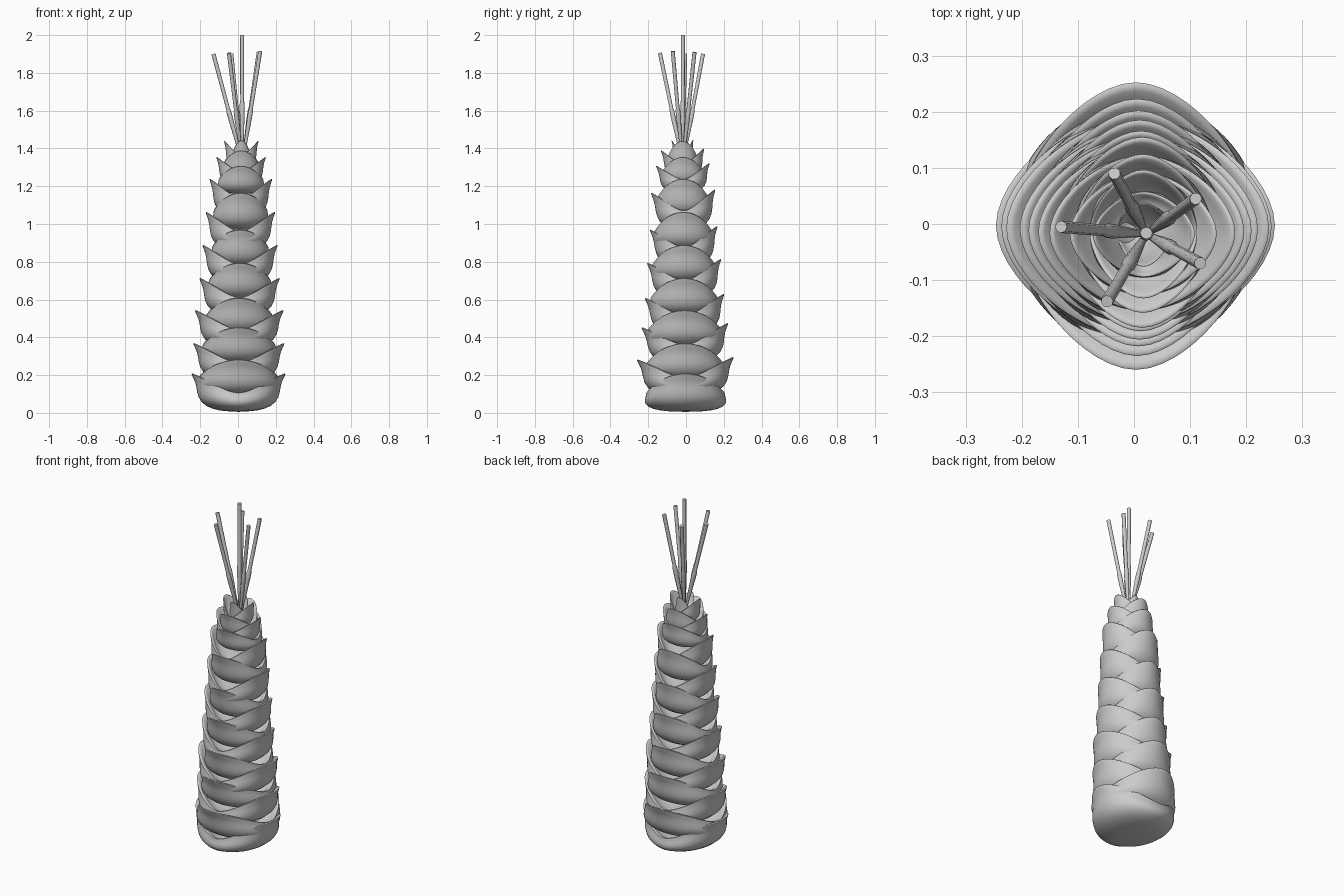
import bpy, bmesh, math
from mathutils import Vector, Matrix

cube = bpy.data.objects.get("Cube")
if cube:
    bpy.data.objects.remove(cube, do_unlink=True)

grey = bpy.data.materials.new("Plain grey")
grey.use_nodes = True
colour = (0.6, 0.6, 0.6, 1)
grey.diffuse_color = colour
grey.node_tree.nodes["Principled BSDF"].inputs["Base Color"].default_value = colour

SEG = 32
# Bract wall, outside then inside: height share, radius share, how far it takes the two-tipped outline
WALL = [(0.03, 0.40, 0), (0.14, 0.68, 0), (0.38, 0.84, 0), (0.68, 0.86, 0.15),
        (0.86, 0.92, 0.7), (1.0, 1.0, 1), (0.99, 0.92, 1), (0.84, 0.80, 0.7), (0.66, 0.60, 0.3)]


def make_object(name, bm):
    bmesh.ops.recalc_face_normals(bm, faces=bm.faces)
    mesh = bpy.data.meshes.new(name)
    bm.to_mesh(mesh)
    bm.free()
    mesh.materials.append(grey)
    obj = bpy.data.objects.new(name, mesh)
    bpy.context.collection.objects.link(obj)
    return obj


def smooth(obj, angle):
    bpy.ops.object.select_all(action='DESELECT')
    obj.select_set(True)
    bpy.context.view_layer.objects.active = obj
    bpy.ops.object.shade_smooth_by_angle(angle=math.radians(angle))


def outline(a):
    """Pointed oval, long along x."""
    c, s = abs(math.cos(a)), abs(math.sin(a))
    return (c ** 1.65 + (s / 0.82) ** 1.65) ** (-1 / 1.65)


def bract(name, tip_z, radius, height, turn, centre, tilt):
    """Cup whose rim rises to two opposite tips and dips between them."""
    bm = bmesh.new()
    rings = []
    for h, r, k in WALL:
        ring = []
        for i in range(SEG):
            a = math.tau * i / SEG
            c = abs(math.cos(a))
            rise = 0.5 + 0.5 * c ** 1.5
            horn = k * c ** 14
            rad = radius * r * (1 + k * (outline(a) - 1))
            z = height * (h * rise - 1) + 0.008 * horn
            ring.append(bm.verts.new((rad * math.cos(a), rad * math.sin(a), z)))
        rings.append(ring)
    for low, high in zip(rings, rings[1:]):
        for i in range(SEG):
            j = (i + 1) % SEG
            bm.faces.new((low[i], low[j], high[j], high[i]))
    # Close the underside and the floor of the cup
    for ring, z in ((rings[0], -height), (rings[-1], -height * 0.6)):
        pole = bm.verts.new((0, 0, z))
        for i in range(SEG):
            bm.faces.new((ring[i], ring[(i + 1) % SEG], pole))
    move = (Matrix.Translation((centre.x, centre.y, tip_z))
            @ Matrix.Rotation(tilt, 4, 'X') @ Matrix.Rotation(turn, 4, 'Z'))
    bm.transform(move)
    obj = make_object(name, bm)
    sub = obj.modifiers.new("Soften", 'SUBSURF')
    sub.levels = sub.render_levels = 1
    smooth(obj, 75)


# Stacked bracts, alternately facing sideways and front to back
side = [(0.205, 0.26), (0.365, 0.252), (0.54, 0.245), (0.71, 0.222), (0.885, 0.208),
        (1.06, 0.192), (1.235, 0.173), (1.35, 0.137), (1.435, 0.095)]
front = [(0.285, 0.268), (0.46, 0.24), (0.615, 0.22), (0.80, 0.205), (0.975, 0.187),
         (1.17, 0.178), (1.31, 0.148), (1.39, 0.12), (1.44, 0.06)]
for kind, rows, turn, tilt in (("side", side, 0, 0), ("front", front, math.pi / 2, 0.05)):
    for n, (z, radius) in enumerate(rows):
        drift = z / 1.4
        centre = Vector((0.017 * drift, -0.018 * drift, 0))
        height = 0.20 if z < 1.25 else 0.15
        bract(f"{kind}_bract_{n + 1}", z, radius, height, turn, centre, tilt if n else tilt / 2)


def stamen(name, foot, tip):
    """Thin rod that swells to a collar below its middle."""
    axis = tip - foot
    turn = axis.to_track_quat('Z', 'Y')
    bm = bmesh.new()
    rings = []
    for t, r in ((0, 0.006), (0.36, 0.013), (0.43, 0.013), (0.46, 0.010), (1, 0.011)):
        rings.append([bm.verts.new(foot + axis * t + turn @ Vector(
            (r * math.cos(math.tau * i / 8), r * math.sin(math.tau * i / 8), 0))) for i in range(8)])
    for low, high in zip(rings, rings[1:]):
        for i in range(8):
            j = (i + 1) % 8
            bm.faces.new((low[i], low[j], high[j], high[i]))
    bm.faces.new(rings[0])
    bm.faces.new(rings[-1])
    smooth(make_object(name, bm), 50)


# Upright stamen with five leaning around it
heart = Vector((0.022, -0.018, 1.36))
stamen("centre_stamen", heart, Vector((0.022, -0.016, 2.0)))
tips = [(-0.13, -0.005, 1.90), (-0.035, 0.09, 1.90), (0.11, 0.045, 1.91),
        (0.118, -0.07, 1.915), (-0.048, -0.138, 1.905)]
for n, tip in enumerate(tips):
    tip = Vector(tip)
    lean = Vector((tip.x - heart.x, tip.y - heart.y, 0)).normalized() * 0.008
    stamen(f"leaning_stamen_{n + 1}", heart + lean, tip)
